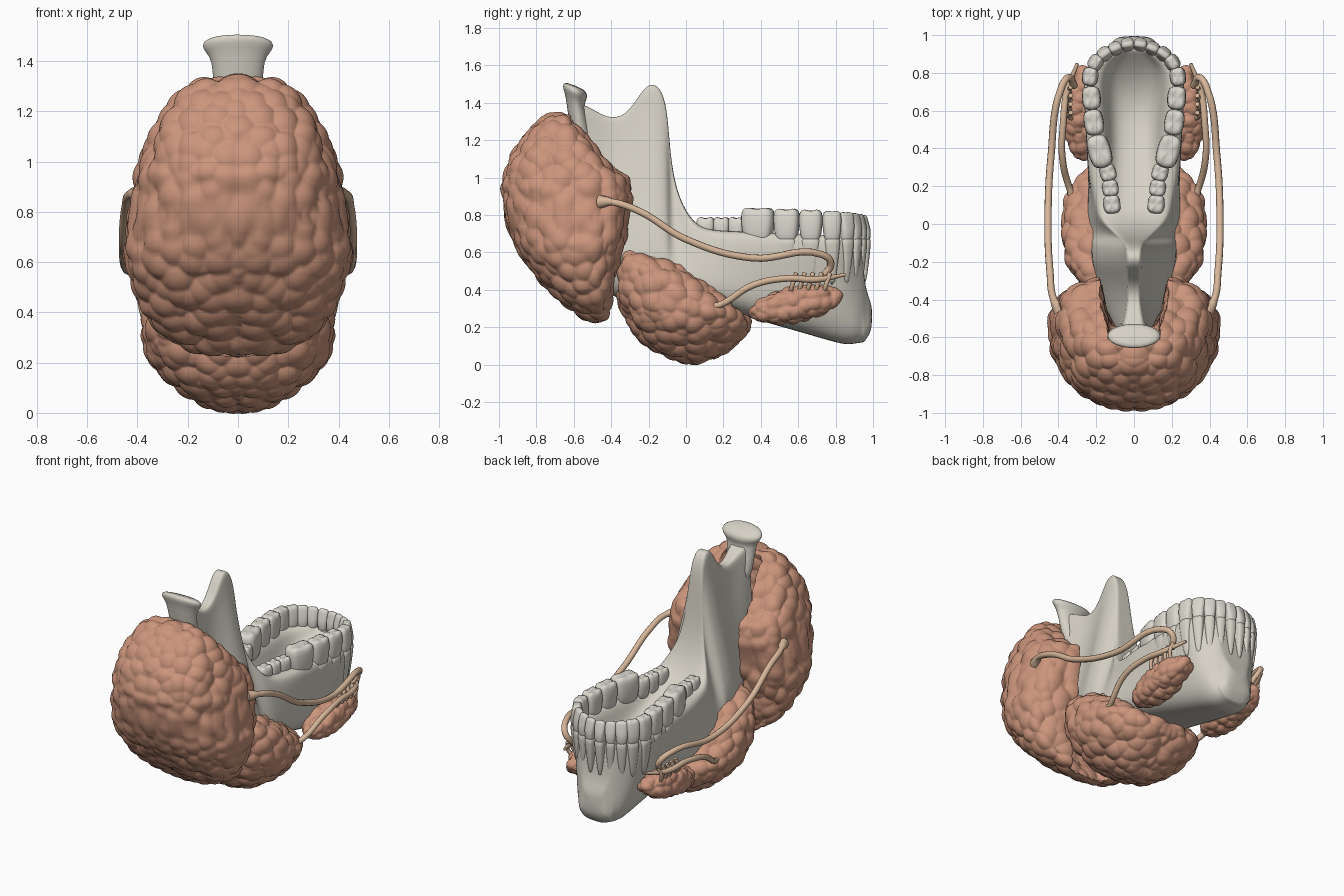
import bpy, bmesh, math
from mathutils import Vector, noise

if "Cube" in bpy.data.objects:
    bpy.data.objects.remove(bpy.data.objects["Cube"])


def material(name, rgb):
    m = bpy.data.materials.new(name)
    m.diffuse_color = (*rgb, 1)
    m.use_nodes = True
    m.node_tree.nodes["Principled BSDF"].inputs["Base Color"].default_value = m.diffuse_color
    return m


BONE = material("bone", (0.67, 0.64, 0.56))
TOOTH = material("tooth_enamel", (0.70, 0.68, 0.61))
GLAND = material("gland_tissue", (0.60, 0.30, 0.20))
DUCT = material("duct_tissue", (0.68, 0.47, 0.32))


def add(name, mesh, mat, sub=0):
    mesh.materials.clear()
    mesh.materials.append(mat)
    mesh.shade_smooth()
    ob = bpy.data.objects.new(name, mesh)
    bpy.context.collection.objects.link(ob)
    if sub:
        mod = ob.modifiers.new("smooth", "SUBSURF")
        mod.levels = mod.render_levels = sub


def loft(name, rings, mat, sub):
    """Skin a list of closed rings and cap both ends."""
    bm = bmesh.new()
    rows = [[bm.verts.new(p) for p in r] for r in rings]
    n = len(rows[0])
    for a, b in zip(rows, rows[1:]):
        for i in range(n):
            j = (i + 1) % n
            bm.faces.new((a[i], a[j], b[j], b[i]))
    bm.faces.new(rows[0])
    bm.faces.new(rows[-1])
    bmesh.ops.recalc_face_normals(bm, faces=bm.faces)
    me = bpy.data.meshes.new(name)
    bm.to_mesh(me)
    bm.free()
    add(name, me, mat, sub)


def lookup(t, table):
    if t <= table[0][0]:
        return table[0][1]
    for (a, u), (b, v) in zip(table, table[1:]):
        if t <= b:
            return u + (v - u) * (t - a) / (b - a)
    return table[-1][1]


def power(v, e):
    return math.copysign(abs(v) ** e, v)


def smooth_loop(pts, steps=6):
    """Closed curve through a few points."""
    n, res = len(pts), []
    for i in range(n):
        p0, p1, p2, p3 = (Vector(pts[(i + k) % n]) for k in (-1, 0, 1, 2))
        for s in range(steps):
            t = s / steps
            res.append(p1 + (p2 - p0) * (t / 2) + (p0 * 2 - p1 * 5 + p2 * 4 - p3) * (t * t / 2)
                       + (p1 * 3 - p0 - p2 * 3 + p3) * (t ** 3 / 2))
    return res


def inflated(centre, outline, width, e):
    """Map a unit sphere to a rounded body with a side outline (y, z)."""
    cy, cz = centre
    polar = sorted((math.atan2(z - cz, y - cy), math.hypot(y - cy, z - cz)) for y, z in outline)
    polar = ([(polar[-1][0] - math.tau, polar[-1][1])] + polar
             + [(polar[0][0] + math.tau, polar[0][1])])

    def shape(x, y, z):
        a = math.atan2(z, y)
        r = min(1, math.hypot(y, z)) ** e * lookup(a, polar)
        pz = cz + r * math.sin(a)
        return power(x, e) * width(pz), cy + r * math.cos(a), pz
    return shape


def gland(name, x0, shape, level, amp, cell):
    """Shape a sphere and cover it with small lobes."""
    bm = bmesh.new()
    bmesh.ops.create_icosphere(bm, subdivisions=level, radius=1)
    for v in bm.verts:
        v.co = shape(*v.co)
    bm.normal_update()
    moves = []
    for v in bm.verts:
        p = Vector((abs(v.co.x) if x0 == 0 else v.co.x * math.copysign(1, x0), v.co.y, v.co.z))
        d = noise.voronoi(p / cell)[0][0]
        moves.append(v.normal * amp * (0.2 - d * d))
    for v, m in zip(bm.verts, moves):
        v.co += m
        v.co.x += x0
    me = bpy.data.meshes.new(name)
    bm.to_mesh(me)
    bm.free()
    add(name, me, GLAND)


def tube(name, pts, radius, side, start=1, end=1):
    """Duct through a few points, with flared or thinned ends."""
    cu = bpy.data.curves.new(name + "_path", "CURVE")
    cu.dimensions = "3D"
    cu.bevel_depth, cu.bevel_resolution, cu.resolution_u = radius, 3, 8
    cu.use_fill_caps = True
    sp = cu.splines.new("BEZIER")
    sp.bezier_points.add(len(pts) - 1)
    for b, (x, y, z) in zip(sp.bezier_points, pts):
        b.co = (x * side, y, z)
        b.handle_left_type = b.handle_right_type = "AUTO"
    sp.bezier_points[0].radius, sp.bezier_points[-1].radius = start, end
    tmp = bpy.data.objects.new(name + "_path", cu)
    bpy.context.collection.objects.link(tmp)
    bpy.context.view_layer.update()
    dg = bpy.context.evaluated_depsgraph_get()
    me = bpy.data.meshes.new_from_object(tmp.evaluated_get(dg))
    bpy.data.objects.remove(tmp)
    add(name, me, DUCT)


# Jaw bone: upright cross-sections along y, from edge heights and half widths
TOP = [(-.61, 1.4), (-.53, 1.39), (-.42, 1.31), (-.32, 1.33), (-.25, 1.44), (-.2, 1.505),
       (-.14, 1.49), (-.1, 1.38), (-.085, 1.12), (-.05, .92), (.02, .78), (.1, .72),
       (.94, .69), (.952, .45), (.97, .38), (.996, .31)]
BOTTOM = [(-.61, .95), (-.53, .55), (-.42, .36), (.1, .32), (.85, .105), (.955, .12), (.996, .19)]
LOW_W = [(-.61, .07), (-.42, .19), (-.2, .26), (.02, .265), (.4, .23), (.91, .17), (.996, .09)]
TOP_W = [(-.61, .08), (-.42, .04), (-.1, .05), (.02, .19), (.25, .245), (.75, .28), (.85, .255),
         (.94, .13), (.996, .06)]
rings = []
for y in sorted({p[0] for p in TOP + TOP_W} | {.4, .6, .91}):
    zt, zb, wb, wt = (lookup(y, t) for t in (TOP, BOTTOM, LOW_W, TOP_W))
    h, wi = zt - zb, max(wt * .35, wt - .11)
    u = min(1, max(0, y / .94))
    dip = .21 * math.sin(math.pi * u ** 1.5)   # hollow inside the arch
    half = [(0, zb), (wb * .6, zb), (wb, zb + .15 * h), ((wb + wt) / 2, zb + .47 * h),
            (wt, zt - .12 * h), (wt * .92, zt), (wi, zt), (wi * .8, zt - dip * .9), (0, zt - dip)]
    rings.append([(x, y, z) for x, z in half] + [(-x, y, z) for x, z in half[7:0:-1]])
loft("jaw_bone", rings, BONE, 2)

# Joint head on its neck, tilted backwards: height, half width, half depth
rings = []
for z, rx, ry in [(1.1, .09, .06), (1.37, .1, .05), (1.42, .115, .052), (1.45, .145, .066),
                  (1.475, .145, .066), (1.492, .1, .048)]:
    ring = []
    for i in range(16):
        a = math.tau * i / 16
        dy = ry * math.sin(a)
        ring.append((rx * math.cos(a), -.593 + .2 * max(0, 1.4 - z) + dy, z - dy * .4 * (z > 1.4)))
    rings.append(ring)
loft("jaw_joint_head", rings, BONE, 1)

# Teeth of one side: x, y, length along the arch
TEETH = [(.034, .95, .07), (.098, .93, .07), (.156, .9, .078), (.203, .855, .085),
         (.232, .78, .1), (.226, .667, .125), (.213, .538, .138), (.182, .385, .178),
         (.138, .272, .092), (.125, .19, .09), (.117, .105, .1)]
for side, label in ((1, "right"), (-1, "left")):
    for k, (x, y, lt) in enumerate(TEETH):
        grind = min(1, max(0, (k - 2) / 3))      # cutting edge to grinding face
        zt = .80 + .005 * k if k < 8 else .785
        ld = .05 + .4 * lt
        prev = TEETH[k - 1] if k else (-.034, .95)
        nxt = TEETH[min(k + 1, len(TEETH) - 1)]
        t = Vector((nxt[0] - prev[0], nxt[1] - prev[1], 0)).normalized()
        out = Vector((-t.y, t.x, 0))
        top_d = .45 + .4 * grind

        def stack(levels):
            rings = []
            for z, st, sd in levels:
                ring = []
                for i in range(12):
                    a = math.tau * i / 12
                    u = power(math.cos(a), .6) * lt / 2 * st
                    v = power(math.sin(a), .6) * ld / 2 * sd
                    cusp = .016 * grind * abs(math.sin(2 * a)) if z > zt - .015 else 0
                    p = Vector((x, y, z + cusp)) + t * u + out * v
                    ring.append((p.x * side, p.y, p.z))
                rings.append(ring)
            return rings

        loft(f"tooth_{label}_{k + 1}",
             stack([(.645, .7, .7), (.675, .85, .95), (.72, 1, 1.04),
                    (zt - .035, 1.07, .62 + .42 * grind), (zt - .006, .95, top_d),
                    (zt - .012 * grind, .45, top_d * .4)]), TOOTH, 1)
        if k < 7:  # bony ridge over the root
            loft(f"root_ridge_{label}_{k + 1}",
                 stack([(.42, .3, .3), (.55, .7, .75), (.65, .9, 1.02), (.685, .92, 1)]), BONE, 1)

# Large rear gland: level slices wrapping the jaw branch
REAR = [(.23, -.62), (.35, -.73), (.55, -.88), (.75, -.965), (.95, -.99), (1.12, -.965),
        (1.34, -.84)]
FORE = [(.23, -.36), (.45, -.365), (.65, -.31), (.9, -.27), (1.0, -.29), (1.13, -.42), (1.34, -.57)]
WIDE = [(.23, .36), (.4, .425), (.65, .46), (.95, .415), (1.1, .375), (1.34, .31)]


def rear_shape(x, y, z):
    pz = .785 + .56 * power(z, .6)
    f = min(1, math.hypot(x, y)) ** .6
    a = math.atan2(y, x)
    yb, yf = lookup(pz, REAR), lookup(pz, FORE)
    ym = yf - .38 * (yf - yb)
    px = f * power(math.cos(a), .8) * lookup(pz, WIDE)
    py = ym + f * (power(math.sin(a), .65) * (yf - ym) if y > 0 else power(math.sin(a), .9) * (ym - yb))
    t = min(1, max(0, (abs(px) - .11) / .12))
    return px, min(py, max(-.62, ym) + .4 * t * t * (3 - 2 * t)), pz


gland("rear_gland", 0, rear_shape, 7, .036, .088)

# Gland beneath the jaw
under = smooth_loop([(-.36, .6), (-.2, .62), (.1, .48), (.35, .23), (.2, .05), (0, .006),
                     (-.24, .12), (-.38, .38)])
gland("lower_gland", 0,
      inflated((-.02, .3), under, lambda z: .385 - .9 * max(0, .3 - z) ** 1.5, .76), 7, .034, .08)

for side, label in ((1, "right"), (-1, "left")):
    # Small gland beside the chin: a tilted oval
    oval = []
    for i in range(24):
        a = math.tau * i / 24
        p, q = .255 * math.cos(a), .095 * math.sin(a)
        oval.append((.588 + p * .98 - q * .19, .322 + p * .19 + q * .98))
    gland(f"front_gland_{label}", .268 * side,
          inflated((.588, .322), oval, lambda z: .107, .88), 6, .026, .06)
    # Ducts
    tube(f"rear_gland_duct_{label}",
         [(.39, -.46, .87), (.425, -.4, .87), (.445, -.25, .82), (.455, 0, .67), (.44, .35, .57),
          (.385, .72, .59), (.345, .775, .54), (.315, .73, .47)], .019, side, start=2)
    tube(f"lower_gland_duct_{label}",
         [(.31, .11, .31), (.335, .17, .315), (.38, .36, .425), (.375, .53, .46),
          (.355, .7, .455), (.3, .85, .48)], .018, side, start=1.9, end=.5)
    for k in range(5):
        y = .57 + .045 * k
        tube(f"small_duct_{label}_{k + 1}",
             [(.3, y - .02, .36), (.345, y, .43), (.335, y + .02, .49)], .012, side)
